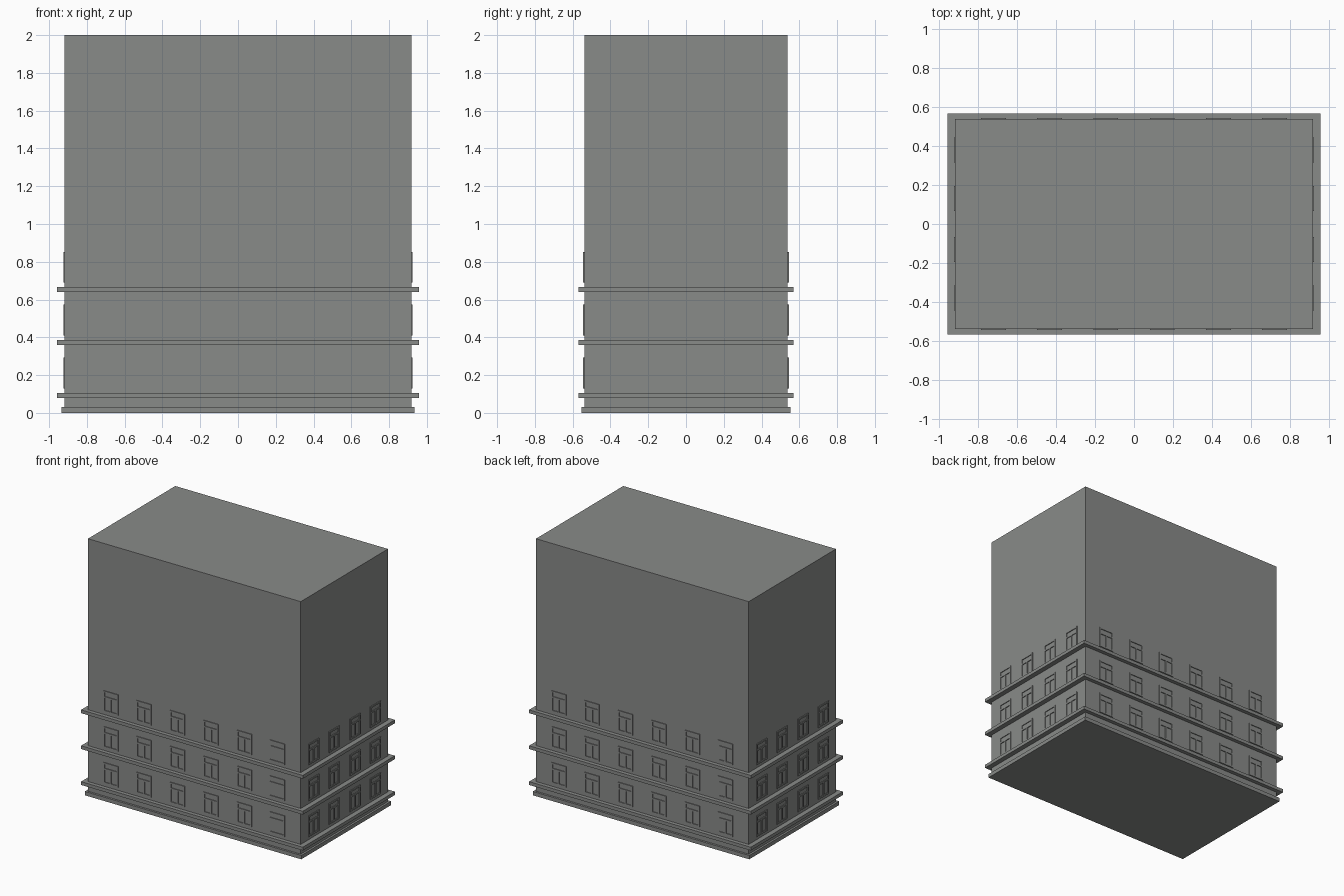
import bpy, bmesh
from mathutils import Matrix, Vector
from math import pi

if "Cube" in bpy.data.objects:
    bpy.data.objects.remove(bpy.data.objects["Cube"])

grey = bpy.data.materials.new("concrete grey")
grey.diffuse_color = (0.25, 0.257, 0.25, 1)
grey.use_nodes = True
grey.node_tree.nodes["Principled BSDF"].inputs["Base Color"].default_value = grey.diffuse_color

HX, HY = 0.918, 0.538          # half width and depth of the tower
FLOORS = (0.13, 0.41, 0.69)    # window sill heights
W, H, BAR, OUT = 0.128, 0.163, 0.012, 0.006


def add_box(bm, lo, hi, m=Matrix.Identity(4)):
    lo, hi = Vector(lo), Vector(hi)
    size = hi - lo
    bmesh.ops.create_cube(bm, size=1, matrix=m @ Matrix.Translation((lo + hi) / 2)
                          @ Matrix.Diagonal((*size, 1)))


def finish(name, bm):
    me = bpy.data.meshes.new(name)
    bm.to_mesh(me)
    bm.free()
    me.materials.append(grey)
    ob = bpy.data.objects.new(name, me)
    bpy.context.collection.objects.link(ob)


def block(name, hx, hy, z0, z1):
    bm = bmesh.new()
    add_box(bm, (-hx, -hy, z0), (hx, hy, z1))
    finish(name, bm)


# tower, plinth and floor ledges
block("tower_body", HX, HY, 0, 2)
block("plinth", 0.934, 0.554, 0, 0.03)
for i, z in enumerate((0.08, 0.36, 0.64)):
    block(f"ledge_{i + 1}", 0.957, 0.568, z, z + 0.026)


# window frame: wall-local x along the wall, -y outward
def window(bm, m, u, z, partial):
    l, r, t = u - W / 2, u + W / 2, z + H
    bars = [(l, r, z, z + BAR), (l, r, t - BAR, t),
            (l, r, t - 0.055, t - 0.055 + BAR), (r - BAR, r, z, t)]
    if not partial:
        bars += [(l, l + BAR, z, t), (u - BAR / 2, u + BAR / 2, z, t - 0.055)]
    for a, b, c, d in bars:
        add_box(bm, (a, -OUT, c), (b, 0.005, d), m)


LONG = (-0.72, -0.433, -0.145, 0.145, 0.433, 0.72)
SHORT = (-0.38, -0.13, 0.13, 0.38)
walls = (("front", 0, HY, LONG), ("right", pi / 2, HX, SHORT),
         ("back", pi, HY, LONG), ("left", -pi / 2, HX, SHORT))
for name, angle, dist, columns in walls:
    bm = bmesh.new()
    m = Matrix.Rotation(angle, 4, 'Z') @ Matrix.Translation((0, -dist, 0))
    for z in FLOORS:
        for u in columns:
            # the last front column has open frames
            window(bm, m, u, z, name == "front" and u == LONG[-1])
    finish(f"{name}_window_frames", bm)
